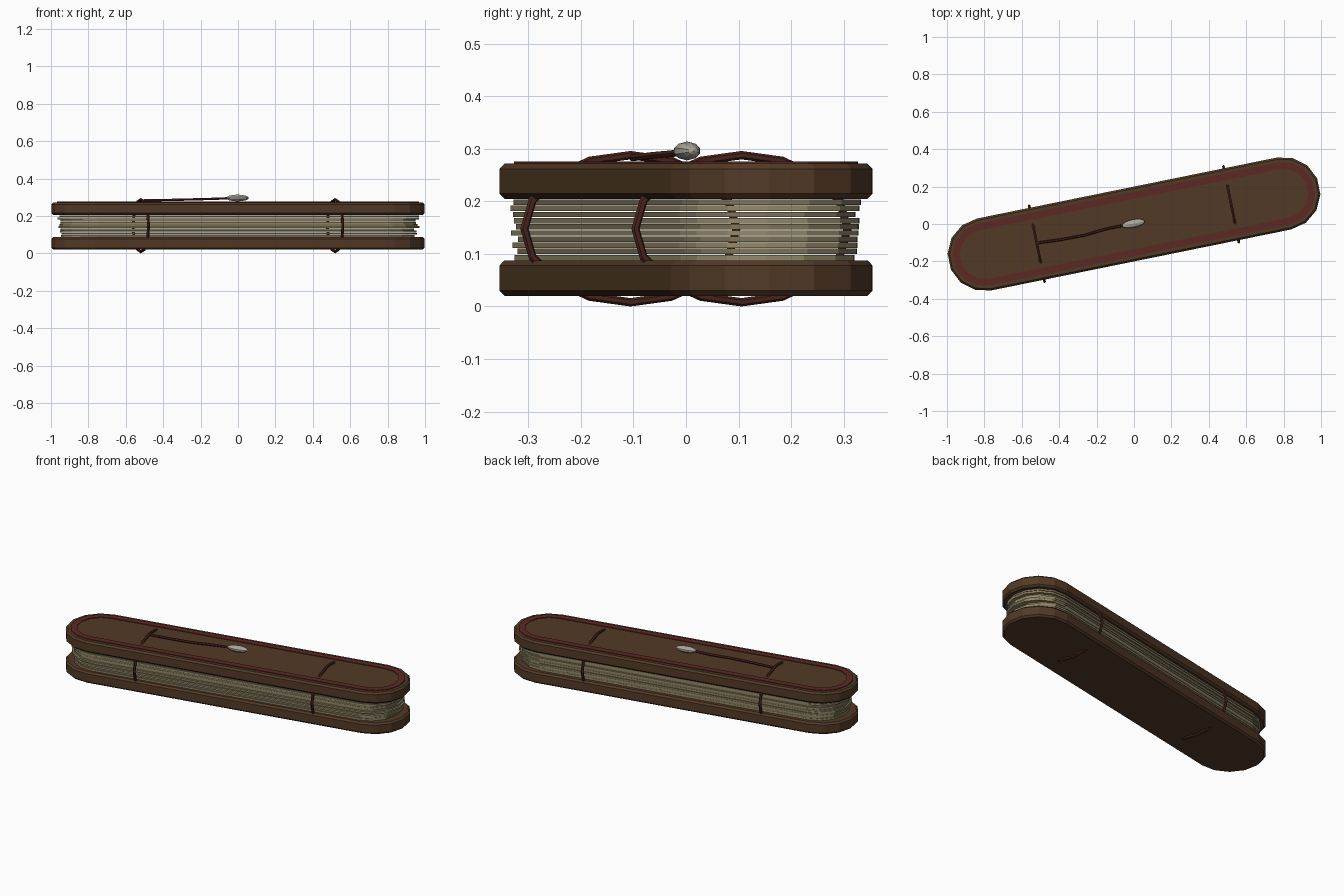
import bpy, bmesh, math, random
from mathutils import Vector

if "Cube" in bpy.data.objects:
    bpy.data.objects.remove(bpy.data.objects["Cube"])

random.seed(4)
YAW = math.radians(11.5)      # whole book lies at an angle
HALF, RAD = 0.817, 0.196      # straight half length and end radius


def material(name, rgb):
    m = bpy.data.materials.new(name)
    m.diffuse_color = (*rgb, 1)
    m.use_nodes = True
    m.node_tree.nodes["Principled BSDF"].inputs["Base Color"].default_value = m.diffuse_color
    return m


WOOD = material("wood", (0.085, 0.042, 0.020))
RED = material("red_lacquer", (0.105, 0.022, 0.016))
CORD = material("cord", (0.07, 0.018, 0.012))
LEAF = [material("leaf_light", (0.30, 0.25, 0.14)),
        material("leaf_dark", (0.22, 0.18, 0.10))]
BONE = material("bone", (0.42, 0.39, 0.32))


def outline(half, rad, n=7):
    pts = []
    for cx, start in ((half, -90), (-half, 90)):
        for i in range(n + 1):
            a = math.radians(start + 180 * i / n)
            pts.append((cx + rad * math.cos(a), rad * math.sin(a)))
    return pts


def finish(name, bm, mat):
    bmesh.ops.recalc_face_normals(bm, faces=bm.faces)
    me = bpy.data.meshes.new(name)
    bm.to_mesh(me)
    bm.free()
    me.materials.append(mat)
    ob = bpy.data.objects.new(name, me)
    ob.rotation_euler.z = YAW
    bpy.context.collection.objects.link(ob)
    return ob


def loft(name, rings, mat, closed=False):
    """Skin (half, rad, z) stadium rings; cap the ends or close into a band."""
    bm = bmesh.new()
    loops = [[bm.verts.new((x, y, z)) for x, y in outline(h, r)] for h, r, z in rings]
    pairs = list(zip(loops, loops[1:])) + ([(loops[-1], loops[0])] if closed else [])
    for a, b in pairs:
        for i in range(len(a)):
            j = (i + 1) % len(a)
            bm.faces.new((a[i], a[j], b[j], b[i]))
    if not closed:
        bm.faces.new(loops[0][::-1])
        bm.faces.new(loops[-1])
    return finish(name, bm, mat)


def tube(name, pts, rad, mat, closed=False, sides=6):
    """Round cord along a path of points."""
    bm = bmesh.new()
    pts = [Vector(p) for p in pts]
    n, loops = len(pts), []
    for i, p in enumerate(pts):
        prev = pts[i - 1] if closed or i else p
        nxt = pts[(i + 1) % n] if closed or i < n - 1 else p
        t = (nxt - prev).normalized()
        side = t.cross(Vector((1, 0, 0)) if closed else Vector((0, 0, 1))).normalized()
        up = side.cross(t)
        loops.append([bm.verts.new(p + rad * (side * math.cos(k * math.tau / sides)
                                              + up * math.sin(k * math.tau / sides)))
                      for k in range(sides)])
    for i in range(n if closed else n - 1):
        a, b = loops[i], loops[(i + 1) % n]
        for k in range(sides):
            j = (k + 1) % sides
            bm.faces.new((a[k], a[j], b[j], b[k]))
    if not closed:
        bm.faces.new(loops[0])
        bm.faces.new(loops[-1])
    return finish(name, bm, mat)


# Wooden covers with chamfered rims
C = 0.010
for name, z0, z1 in (("bottom_cover", 0.020, 0.088), ("top_cover", 0.205, 0.272)):
    loft(name, [(HALF, RAD - C, z0), (HALF, RAD, z0 + C),
                (HALF, RAD, z1 - C), (HALF, RAD - C, z1)], WOOD)

# Red border band on the top cover
loft("border_band", [(HALF, 0.168, 0.268), (HALF, 0.168, 0.276),
                     (HALF, 0.132, 0.276), (HALF, 0.132, 0.268)], RED, closed=True)

# Stack of slightly shuffled leaves
COUNT, PITCH = 10, 0.0117
for i in range(COUNT):
    z = 0.088 + i * PITCH
    r = 0.171 + random.uniform(-0.004, 0.004)
    h = 0.803 + random.uniform(-0.012, 0.008)
    leaf = loft(f"leaf_{i + 1}", [(h, r, z), (h, r, z + PITCH * 0.88)], LEAF[i % 2])
    leaf.location = (random.uniform(-0.008, 0.008), random.uniform(-0.004, 0.004), 0)

# Two binding cords looped around the stack
for name, u in (("left_binding_cord", -0.53), ("right_binding_cord", 0.53)):
    ring = [(u, 0.206 * math.sin(k * math.tau / 16), 0.148 + 0.140 * math.cos(k * math.tau / 16))
            for k in range(16)]
    tube(name, ring, 0.008, CORD, closed=True)

# Loose tie cord running to the bead
tube("tie_cord", [(-0.53, 0.004, 0.283), (-0.40, -0.004, 0.285), (-0.27, -0.006, 0.288),
                  (-0.15, 0.004, 0.291), (-0.04, 0.004, 0.295)], 0.007, CORD)

# Bone toggle bead
bm = bmesh.new()
bmesh.ops.create_uvsphere(bm, u_segments=10, v_segments=8, radius=1)
for v in bm.verts:
    x, y, z = v.co
    v.co = (0.062 * z, 0.023 * x, 0.018 * y)
bead = finish("toggle_bead", bm, BONE)
bead.location = (-0.003, 0.002, 0.296)
